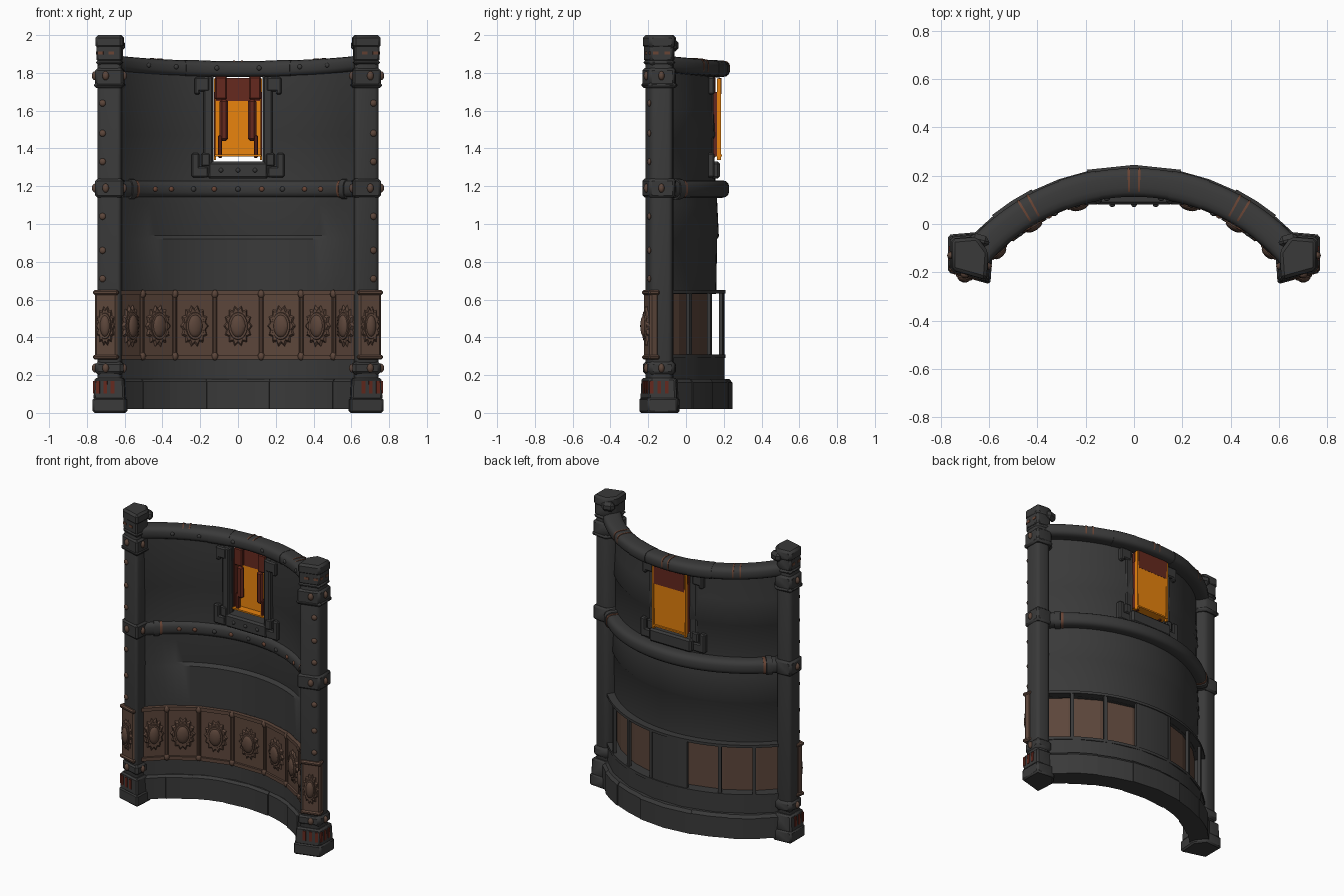
import bpy, bmesh, math
from mathutils import Matrix, Vector

if "Cube" in bpy.data.objects:
    bpy.data.objects.remove(bpy.data.objects["Cube"])

CENTRE_Y = -0.69          # centre of the wall's plan arc
END = 50                  # half sweep of the wall in degrees
made = []


def material(name, *rgb):
    m = bpy.data.materials.new(name)
    m.use_nodes = True
    m.diffuse_color = (*rgb, 1)
    bsdf = next(n for n in m.node_tree.nodes if n.type == 'BSDF_PRINCIPLED')
    bsdf.inputs["Base Color"].default_value = (*rgb, 1)
    bsdf.inputs["Roughness"].default_value = 0.7
    return m


IRON = material("dark_iron", 0.042, 0.042, 0.042)
BRONZE = material("brown_bronze", 0.108, 0.061, 0.043)
COPPER = material("worn_copper", 0.14, 0.058, 0.035)
RED = material("deep_red", 0.13, 0.022, 0.013)
AMBER = material("amber_glass", 0.80, 0.225, 0.004)


def frame(a, r, z):
    """Local frame on the arc: x along the wall, y away from the centre."""
    t = math.radians(a)
    return Matrix.Translation((r * math.sin(t), CENTRE_Y + r * math.cos(t), z)) @ Matrix.Rotation(-t, 4, 'Z')


def at(x, y, z):
    return Matrix.Translation((x, y, z))


class Part:
    def __init__(self):
        self.bm = bmesh.new()

    def bevel(self, edges, offset, segments=1):
        bmesh.ops.bevel(self.bm, geom=list(edges), offset=offset, segments=segments, affect='EDGES', profile=0.5)

    def box(self, m, size, bevel=0.0):
        verts = bmesh.ops.create_cube(self.bm, size=1, matrix=m @ Matrix.Diagonal((*size, 1)))["verts"]
        if bevel:
            self.bevel({e for v in verts for e in v.link_edges}, bevel)

    def prism(self, k, z0, z1, bevel, segments=1, top=1.0):
        """Pillar outline scaled by k about its centre and raised from z0 to z1."""
        low, high = ([self.bm.verts.new((PX + x * s, PY + y * s, z)) for x, y in OUTLINE]
                     for s, z in ((k, z0), (k * top, z1)))
        n = len(OUTLINE)
        faces = [self.bm.faces.new(low[::-1]), self.bm.faces.new(high)]
        faces += [self.bm.faces.new((low[i], low[(i + 1) % n], high[(i + 1) % n], high[i])) for i in range(n)]
        self.bevel({e for f in faces for e in f.edges}, bevel, segments)

    def ball(self, m, size):
        bmesh.ops.create_uvsphere(self.bm, u_segments=12, v_segments=8, radius=1,
                                  matrix=m @ Matrix.Diagonal((*size, 1)))

    def post(self, m, radius, height):
        bmesh.ops.create_cone(self.bm, cap_ends=True, segments=10, radius1=radius, radius2=radius,
                              depth=height, matrix=m)

    def medallion(self, m, w, h):
        """Spiked oval plate with a raised oval ring and boss, facing local -y."""
        turn = m @ Matrix.Rotation(math.pi / 2, 4, 'X')
        for size, spikes, depth in ((1, 0.82, 0.014), (0.72, 1, 0.028)):
            verts = bmesh.ops.create_cone(self.bm, cap_ends=True, segments=28, radius1=size,
                                          radius2=size * 0.85, depth=1)["verts"]
            for v in verts:
                step = round(math.atan2(v.co.y, v.co.x) / (math.tau / 28))
                k = spikes if step % 2 else 1
                v.co = turn @ Vector((v.co.x * w * k, v.co.y * h * k, v.co.z * depth))
        self.ball(m @ at(0, -0.01, 0), (w * 0.52, 0.02, h * 0.52))

    def sweep(self, profile, a0, a1, steps, warp=None):
        """Closed (radius, height) profile carried along the arc."""
        rings = []
        for i in range(steps + 1):
            a = a0 + (a1 - a0) * i / steps
            pts = [warp(a, r, z) if warp else (r, z) for r, z in profile]
            rings.append([self.bm.verts.new(frame(a, r, z).translation) for r, z in pts])
        n = len(profile)
        for p, q in zip(rings, rings[1:]):
            for j in range(n):
                k = (j + 1) % n
                self.bm.faces.new((p[j], p[k], q[k], q[j]))
        self.bm.faces.new(rings[0])
        self.bm.faces.new(rings[-1][::-1])

    def slab(self, r0, r1, z0, z1, a0=-END, a1=END, steps=24):
        self.sweep([(r0, z0), (r1, z0), (r1, z1), (r0, z1)], a0, a1, steps)

    def done(self, name, mat, mirror=False):
        bmesh.ops.recalc_face_normals(self.bm, faces=self.bm.faces)
        me = bpy.data.meshes.new(name)
        self.bm.to_mesh(me)
        self.bm.free()
        me.materials.append(mat)
        ob = bpy.data.objects.new(name, me)
        bpy.context.collection.objects.link(ob)
        if mirror:
            ob.modifiers.new("Mirror", 'MIRROR')
        made.append(ob)


def bar(r, z, rr, rz, n=16):
    """Rounded bar section, between an oval and a rectangle."""
    def soft(v):
        return math.copysign(abs(v) ** 0.65, v)
    turns = [math.tau * (i + 0.5) / n for i in range(n)]
    return [(r + rr * soft(math.cos(t)), z + rz * soft(math.sin(t))) for t in turns]


# Stone footing and the step above it
p = Part()
cuts = (-52, -39, -27, -12, 12, 27, 39, 52)
for i, (a0, a1) in enumerate(zip(cuts, cuts[1:])):
    d = 0.006 * ((i + 1) % 2)
    p.sweep([(0.795 + d, 0.02), (0.935 - d, 0.02), (0.935 - d, 0.16), (0.92 - d, 0.18), (0.81 + d, 0.18),
             (0.795 + d, 0.165)], a0, a1, 2)
p.done("footing_blocks", IRON)
p = Part()
p.slab(0.82, 0.90, 0.17, 0.30, steps=7)
p.done("footing_step", IRON)

# Lower wall with a recess on the front that fades towards the ends
def niche(a, r, z):
    fade = max(0.0, 1 - (abs(a) / 42) ** 4)
    return (r + 0.018 * fade if 0.925 < z < 1.0 and r < 0.84 else r), z

p = Part()
p.sweep([(0.83, 0.63), (0.85, 0.63), (0.855, 0.92), (0.864, 0.935), (0.856, 1.1), (0.852, 1.18), (0.828, 1.18),
         (0.828, 1.11), (0.832, 0.94), (0.83, 0.92)], -END, END, 32, niche)
p.done("lower_wall", IRON)

# Upper wall on both sides of the window opening
p = Part()
p.sweep([(0.826, 1.18), (0.845, 1.18), (0.845, 1.45), (0.854, 1.465), (0.845, 1.62), (0.842, 1.82), (0.822, 1.82),
         (0.824, 1.47), (0.83, 1.45)], 9, END, 14)
p.slab(0.822, 0.845, 1.18, 1.27, 0, 9, 3)
p.done("upper_wall", IRON, True)

# Top rail, rising slightly towards the pillars
def rise(a, r, z):
    return r, z + 0.03 * (a / END) ** 2

p = Part()
p.sweep(bar(0.862, 1.82, 0.06, 0.043), -END, END, 32, rise)
for a in (-15, 15):
    p.sweep(bar(0.862, 1.82, 0.063, 0.045), a - 5, a + 5, 4, rise)
p.done("top_rail", IRON)
p = Part()
for a in (-30, 0, 30):
    for o in (-1.4, 1.4):
        p.sweep(bar(0.866, 1.824, 0.058, 0.042), a + o - 0.3, a + o + 0.3, 1, rise)
p.done("top_rail_bands", COPPER)

# Middle rail with clamps
p = Part()
p.sweep(bar(0.861, 1.185, 0.058, 0.047), -END, END, 32)
for a in (-43, 43):
    p.sweep(bar(0.861, 1.185, 0.064, 0.056), a - 1.2, a + 1.2, 2)
p.done("middle_rail", IRON)
p = Part()
for a in (-41, 41):
    p.sweep(bar(0.861, 1.185, 0.061, 0.05), a - 0.5, a + 0.5, 1)
for a in (-33, -26, -9, 9, 26, 33):
    p.ball(frame(a, 0.804, 1.185), (0.014, 0.01, 0.014))
p.done("middle_rail_copper", COPPER)
p = Part()
for a in (-17, 0, 17):
    p.ball(frame(a, 0.804, 1.185), (0.014, 0.01, 0.014))
for a in (-36, -24, -8, 8, 24, 36):
    p.ball(frame(a, 0.803, 1.825 + 0.03 * (a / END) ** 2), (0.013, 0.01, 0.013))
p.done("rail_rivets", IRON)

# Bronze frieze of seven panels with trims, dividers and medallions
EDGES = (-END, -38.5, -24.3, -8.7, 8.7, 24.3, 38.5, END)
p = Part()
for a0, a1 in zip(EDGES, EDGES[1:]):
    p.slab(0.82, 0.836, 0.30, 0.64, a0, a1, 1)
    p.medallion(frame((a0 + a1) / 2, 0.808, 0.46), 0.08 if a1 < END and a0 > -END else 0.066, 0.115)
    for z in (0.295, 0.637):
        p.slab(0.806, 0.832, z - 0.012, z + 0.012, a0, a1, 1)
for a in EDGES[1:-1]:
    p.post(frame(a, 0.815, 0.465), 0.012, 0.34)
    for z in (0.30, 0.63):
        p.ball(frame(a, 0.81, z), (0.018, 0.014, 0.022))
p.done("frieze", BRONZE)

# Open rear gallery behind the frieze
p = Part()
p.slab(0.83, 0.90, 0.632, 0.65)
p.slab(0.83, 0.90, 0.29, 0.31)
p.slab(0.88, 0.893, 0.30, 0.64, -8.5, 8.5, 4)
for a in (8.5, 23, 37):
    for s in (-1, 1):
        p.box(frame(a * s, 0.885, 0.47), (0.022, 0.02, 0.34))
p.done("rear_gallery", IRON)

# Window surround: jambs, stepped corner brackets, sill
p = Part()
p.box(at(0.158, 0.115, 1.52), (0.05, 0.06, 0.52), 0.008)
for x, z, w, h in ((0.19, 1.74, 0.08, 0.075), (0.215, 1.715, 0.03, 0.06), (0.20, 1.275, 0.09, 0.06),
                   (0.225, 1.33, 0.04, 0.09), (0.17, 1.34, 0.05, 0.07)):
    p.box(at(x, 0.116, z), (w, 0.072, h), 0.008)
p.done("window_surround", IRON, True)
p = Part()
p.box(at(0, 0.13, 1.285), (0.32, 0.10, 0.09), 0.012)
for x in (-0.09, 0, 0.09):
    p.ball(at(x, 0.08, 1.285), (0.012, 0.01, 0.012))
p.done("window_sill", IRON)

# Leaning amber pane with a bottom lip, red head and red side ornaments
lean = at(0, 0.17, 1.36) @ Matrix.Rotation(math.radians(-1.5), 4, 'X')
p = Part()
p.box(lean @ at(0, 0, 0.145), (0.25, 0.014, 0.29))
p.box(at(0, 0.152, 1.362), (0.25, 0.075, 0.01))
for x in (-0.122, 0.122):
    p.box(at(x, 0.175, 1.555), (0.012, 0.022, 0.43))
p.done("window_pane", AMBER)
p = Part()
p.box(lean @ at(0, 0, 0.352), (0.234, 0.016, 0.124))
p.done("window_head", RED)
p = Part()
p.box(at(0.09, 0.14, 1.72), (0.062, 0.03, 0.12), 0.006)
p.box(at(0.075, 0.135, 1.55), (0.046, 0.03, 0.22), 0.012)
p.box(at(0.095, 0.14, 1.41), (0.02, 0.03, 0.12), 0.004)
p.box(at(0.124, 0.148, 1.53), (0.008, 0.032, 0.34))
p.done("window_ornament", RED, True)

# Pillars: built on the +x side from one five-sided outline and mirrored
PX, PY = 0.683, -0.145
OUTLINE = ((-0.063, -0.075), (0.062, -0.04), (0.062, 0.072), (-0.03, 0.08), (-0.07, 0.025))
PIL = at(PX, PY, 0) @ Matrix.Rotation(math.atan2(0.035, 0.125), 4, 'Z')
p = Part()
p.prism(1.0, 0.15, 1.88, 0.022, 3)
p.done("pillar_shaft", IRON, True)

p = Part()
p.prism(1.4, 0.0, 0.08, 0.01)
p.prism(1.32, 0.07, 0.185, 0.01, top=0.94)
p.prism(1.18, 0.20, 0.275, 0.018)
p.done("pillar_foot", IRON, True)

p = Part()
for k, z0, z1 in ((1.18, 1.14, 1.24), (1.18, 1.73, 1.825), (1.26, 1.72, 1.75), (1.1, 1.84, 1.87)):
    p.prism(k, z0, z1, 0.012)
p.prism(1.06, 1.86, 1.95, 0.01)
p.prism(1.15, 1.93, 2.0, 0.014)
p.box(PIL @ at(-0.02, 0.085, 1.945), (0.085, 0.05, 0.065), 0.02)
p.done("pillar_collars_and_cap", IRON, True)

# Bronze facing on the front of each pillar
p = Part()
p.box(PIL @ at(0, -0.04, 0.465), (0.126, 0.05, 0.35), 0.012)
for z in (0.295, 0.637):
    p.box(PIL @ at(0, -0.042, z), (0.138, 0.062, 0.025), 0.008)
p.medallion(PIL @ at(0, -0.07, 0.46), 0.054, 0.11)
p.done("pillar_bronze_facing", BRONZE, True)

# Bolts and rivets down the pillar
p = Part()
for z in (0.71, 0.86, 1.04, 1.33, 1.48, 1.64):
    p.ball(PIL @ at(0.02, -0.056, z), (0.018, 0.012, 0.018))
for z in (0.237, 1.19, 1.785):
    for spot in (PIL @ at(0, -0.066, z), at(0.756, -0.13, z), at(0.606, -0.175, z)):
        p.ball(spot, (0.018, 0.016, 0.024))
p.done("pillar_bolts", BRONZE, True)

# Slits in the foot and cap
p = Part()
for o in (-0.04, 0, 0.04):
    p.box(PIL @ at(o, -0.069, 0.135), (0.02, 0.012, 0.065))
    p.box(at(0.761, -0.142 + o, 0.135), (0.012, 0.02, 0.065))
p.done("foot_slits", RED, True)
p = Part()
for o in (-0.03, 0.03):
    p.box(PIL @ at(o, -0.057, 1.905), (0.03, 0.008, 0.016))
    p.box(at(0.747, -0.13 + o, 1.905), (0.008, 0.03, 0.016))
p.done("cap_slits", COPPER, True)

# Smooth the rounded parts and keep hard edges
bpy.ops.object.select_all(action='DESELECT')
for ob in made:
    ob.select_set(True)
bpy.context.view_layer.objects.active = made[0]
bpy.ops.object.shade_smooth_by_angle(angle=math.radians(35))
